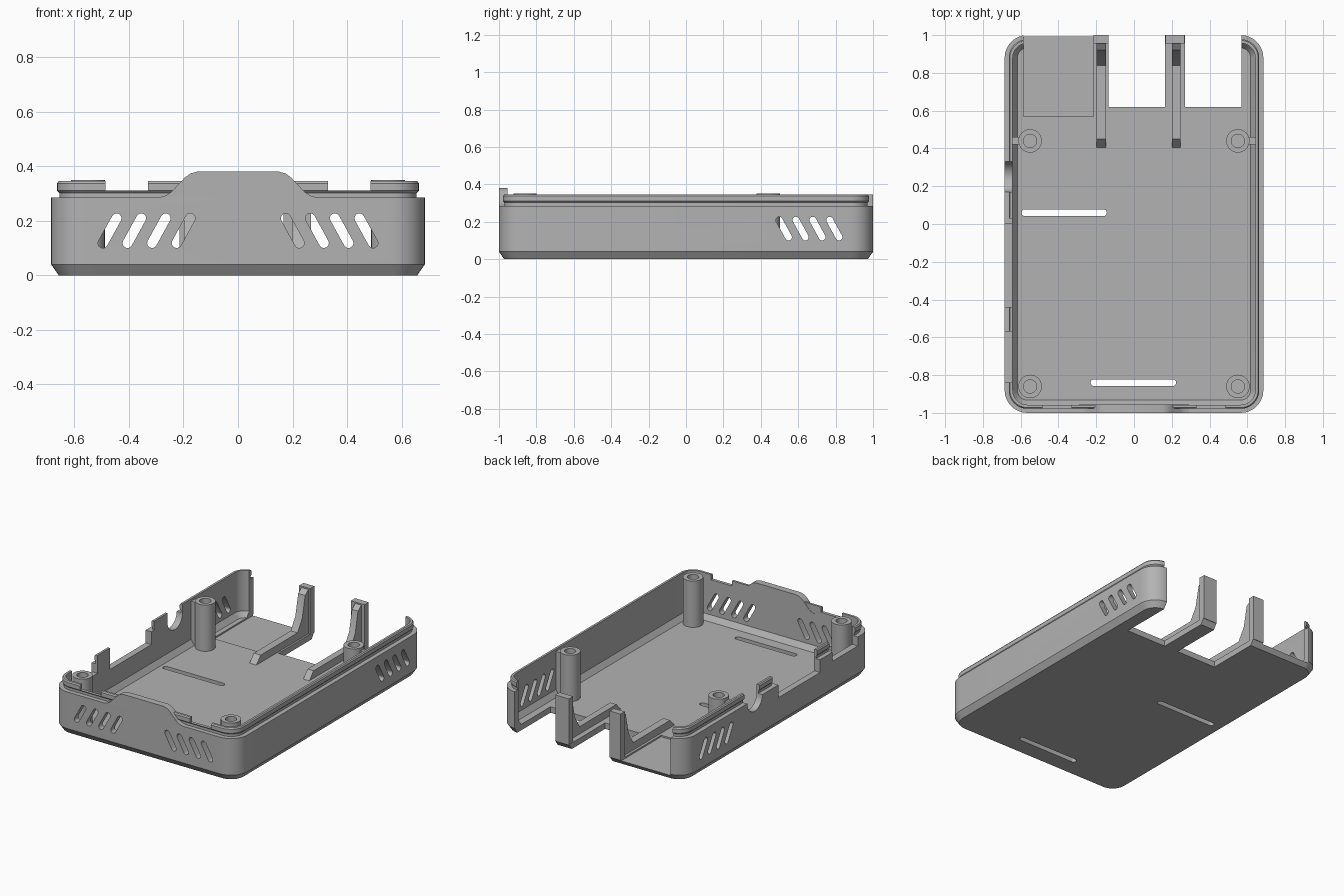
import bpy, bmesh, math
from mathutils import Vector

if "Cube" in bpy.data.objects:
    bpy.data.objects.remove(bpy.data.objects["Cube"])

HX, HY, FLOOR, LEDGE, TOP = 0.685, 1.0, 0.04, 0.285, 0.345

grey = bpy.data.materials.new("grey_plastic")
grey.diffuse_color = (0.45, 0.45, 0.45, 1)
grey.use_nodes = True
grey.node_tree.nodes["Principled BSDF"].inputs["Base Color"].default_value = grey.diffuse_color


def finish(name, bm):
    bmesh.ops.recalc_face_normals(bm, faces=bm.faces)
    me = bpy.data.meshes.new(name)
    bm.to_mesh(me)
    bm.free()
    me.materials.append(grey)
    ob = bpy.data.objects.new(name, me)
    bpy.context.collection.objects.link(ob)
    return ob


def prism(name, pts, axis, a, b):
    """Extrude a 2D outline along an axis from a to b."""
    place = {"x": lambda u, v, w: (w, u, v),
             "y": lambda u, v, w: (u, w, v),
             "z": lambda u, v, w: (u, v, w)}[axis]
    bm = bmesh.new()
    lo = [bm.verts.new(place(u, v, a)) for u, v in pts]
    hi = [bm.verts.new(place(u, v, b)) for u, v in pts]
    bm.faces.new(lo)
    bm.faces.new(hi)
    n = len(pts)
    for i in range(n):
        j = (i + 1) % n
        bm.faces.new((lo[i], lo[j], hi[j], hi[i]))
    return finish(name, bm)


def box(name, x0, x1, y0, y1, z0, z1):
    return prism(name, [(x0, y0), (x1, y0), (x1, y1), (x0, y1)], "z", z0, z1)


def circle(cx, cy, r, n=32):
    return [(cx + r * math.cos(2 * math.pi * i / n),
             cy + r * math.sin(2 * math.pi * i / n)) for i in range(n)]


def capsule(p, q, r, n=8):
    """Slot outline with round ends at p and q."""
    p, q = Vector(p), Vector(q)
    t = math.atan2(q.y - p.y, q.x - p.x)
    out = []
    for c, start in ((q, t - math.pi / 2), (p, t + math.pi / 2)):
        out += [(c.x + r * math.cos(start + math.pi * i / n),
                 c.y + r * math.sin(start + math.pi * i / n)) for i in range(n + 1)]
    return out


def round_rect(inset, z, radius=0.12, n=8):
    r = radius - inset
    cx, cy = HX - radius, HY - radius
    pts = []
    for k, (sx, sy) in enumerate([(1, 1), (-1, 1), (-1, -1), (1, -1)]):
        for i in range(n + 1):
            a = math.pi / 2 * (k + i / n)
            pts.append((sx * cx + r * math.cos(a), sy * cy + r * math.sin(a), z))
    return pts


def cut(target, cutter):
    cutter.hide_render = True
    m = target.modifiers.new("cut", "BOOLEAN")
    m.operation, m.solver, m.object = "DIFFERENCE", "EXACT", cutter
    bpy.context.view_layer.objects.active = target
    bpy.ops.object.modifier_apply(modifier=m.name)
    bpy.data.objects.remove(cutter)


# tray: chamfered base, walls, grooved lip and inner floor chamfer
profile = [(0.028, 0), (0, 0.04), (0, LEDGE), (0.03, LEDGE), (0.03, 0.302),
           (0.022, 0.31), (0.022, 0.337), (0.028, TOP), (0.043, TOP),
           (0.043, 0.075), (0.068, FLOOR)]
bm = bmesh.new()
rings = [[bm.verts.new(p) for p in round_rect(i, z)] for i, z in profile]
for r0, r1 in zip(rings, rings[1:]):
    for i in range(len(r0)):
        j = (i + 1) % len(r0)
        bm.faces.new((r0[i], r0[j], r1[j], r1[i]))
bm.faces.new(rings[0])
bm.faces.new(rings[-1])
tray = finish("tray", bm)

# back opening, recessed bay and connector notches
cut(tray, box("opening", -0.585, 0.57, 0.85, 1.1, FLOOR, 0.5))
cut(tray, box("bay", -0.585, -0.215, 0.57, 1.1, 0.03, 0.5))
cut(tray, box("notch", -0.135, 0.165, 0.62, 1.1, -0.1, 0.5))
cut(tray, box("notch", 0.27, 0.57, 0.62, 1.1, -0.1, 0.5))

# left wall port cutouts
cut(tray, prism("jack", circle(0.25, 0.285, 0.08), "x", -0.8, -0.63))
cut(tray, box("jack_top", -0.8, -0.63, 0.17, 0.33, 0.285, 0.5))
for y0, y1, z0 in ((-0.44, 0.0, 0.2), (-0.84, -0.57, 0.225), (-0.01, 0.03, LEDGE)):
    cut(tray, box("port", -0.8, -0.63, y0, y1, z0, 0.5))

# front lip dips and slanted front vents
for s in (-1, 1):
    xs = sorted((s * 0.33, s * 0.485))
    cut(tray, box("dip", *xs, -1.1, -0.9, 0.31, 0.5))
    for i in range(4):
        x = 0.225 + 0.09 * i
        cut(tray, prism("vent", capsule((s * x, 0.118), (s * (x - 0.05), 0.209), 0.018),
                        "y", -1.1, -0.9))

# slanted side vents through both walls
for i in range(4):
    y = 0.548 + 0.09 * i
    cut(tray, prism("vent", capsule((y, 0.118), (y - 0.05, 0.209), 0.018), "x", -0.8, 0.8))

# floor vents
cut(tray, prism("vent", capsule((-0.578, 0.06), (-0.162, 0.06), 0.018), "z", -0.1, 0.2))
cut(tray, prism("vent", capsule((-0.212, -0.84), (0.205, -0.84), 0.018), "z", -0.1, 0.2))

# raised front tab
half = [(0.29, LEDGE), (0.265, 0.292), (0.245, 0.305), (0.195, 0.358),
        (0.175, 0.373), (0.15, 0.38)]
prism("front_tab", half + [(-x, z) for x, z in reversed(half)], "y", -1.0, -0.955)

# hollow screw posts
for x in (-0.55, 0.55):
    for y in (-0.86, 0.44):
        post = prism("screw_post", circle(x, y, 0.062), "z", FLOOR - 0.01, 0.35)
        cut(post, prism("bore", circle(x, y, 0.035), "z", 0.06, 0.5))
    s = math.copysign(1, x)
    xs = sorted((s * 0.605, s * 0.65))
    box("post_web", *xs, 0.42, 0.46, FLOOR - 0.01, 0.33)

# back uprights with stiffening ribs along the floor
rib = [(0.4, 0.035), (0.45, 0.09), (0.84, 0.09), (0.89, 0.17),
       (0.92, 0.31), (0.96, 0.34), (0.96, 0.035)]
for x0, x1, r0, r1 in ((-0.215, -0.135, -0.198, -0.147), (0.167, 0.268, 0.2, 0.245)):
    prism("rib", rib, "x", r0, r1)
    box("upright", x0, x1, 0.955, 1.0, 0.035, TOP)

# smooth the rounded corners while keeping edges sharp
for ob in bpy.context.scene.objects:
    ob.select_set(True)
bpy.context.view_layer.objects.active = tray
bpy.ops.object.shade_smooth_by_angle(angle=math.radians(30))
